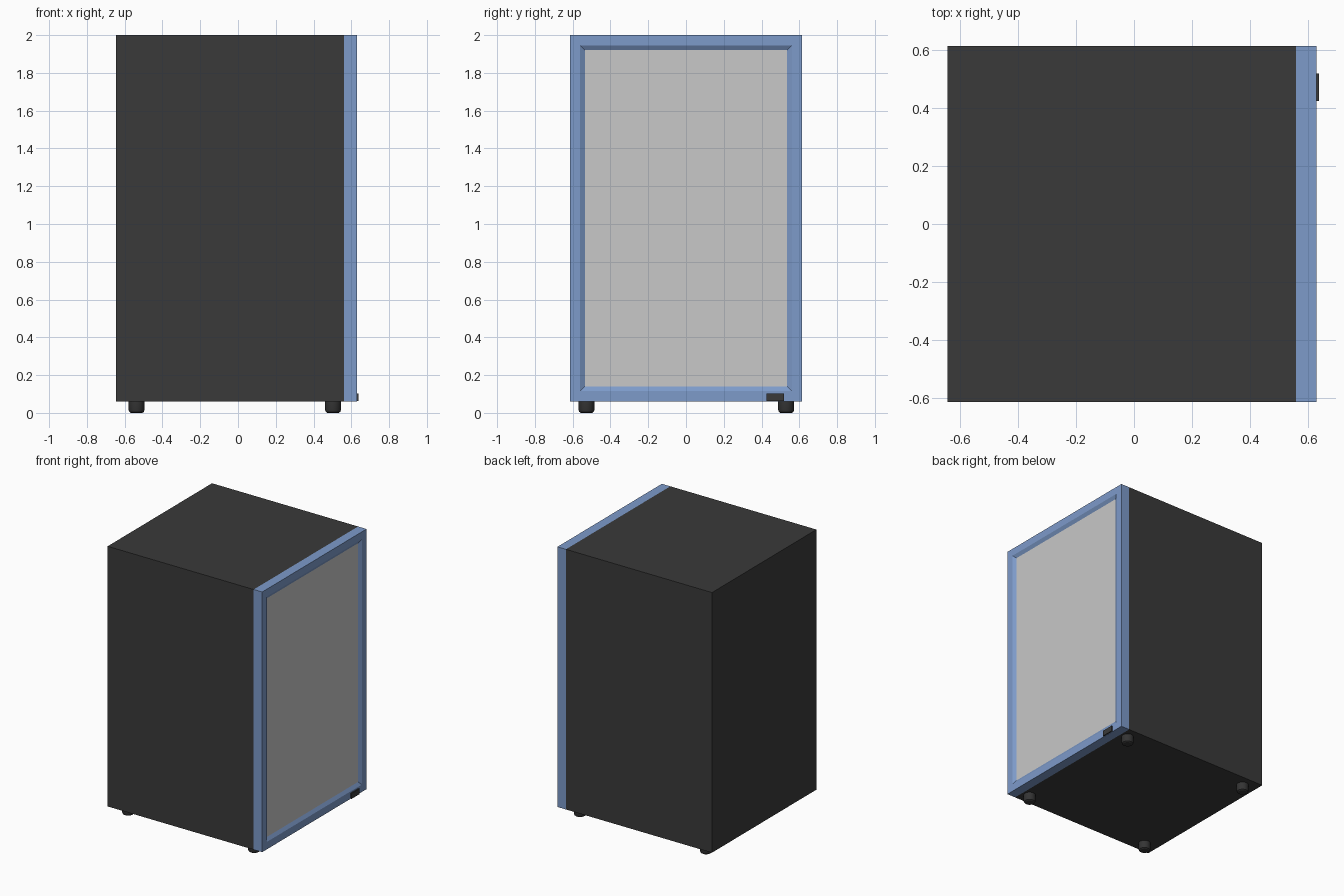
import bpy, bmesh
from mathutils import Matrix

cube = bpy.data.objects.get("Cube")
if cube:
    bpy.data.objects.remove(cube, do_unlink=True)


def material(name, rgb):
    m = bpy.data.materials.new(name)
    m.use_nodes = True
    colour = (*rgb, 1.0)
    m.diffuse_color = colour
    m.node_tree.nodes["Principled BSDF"].inputs["Base Color"].default_value = colour
    return m


charcoal = material("charcoal", (0.042, 0.042, 0.042))
blue = material("frame blue", (0.205, 0.325, 0.59))
grey = material("light grey", (0.58, 0.58, 0.58))
rubber = material("dark rubber", (0.035, 0.035, 0.035))


def finish(name, bm, mat):
    bmesh.ops.recalc_face_normals(bm, faces=bm.faces[:])
    mesh = bpy.data.meshes.new(name)
    bm.to_mesh(mesh)
    bm.free()
    mesh.materials.append(mat)
    obj = bpy.data.objects.new(name, mesh)
    bpy.context.collection.objects.link(obj)
    return obj


def box(name, lo, hi, mat):
    bm = bmesh.new()
    size = [b - a for a, b in zip(lo, hi)]
    mid = [(a + b) / 2 for a, b in zip(lo, hi)]
    bmesh.ops.create_cube(bm, size=1, matrix=Matrix.Translation(mid) @ Matrix.Diagonal((*size, 1)))
    return finish(name, bm, mat)


HALF, BOTTOM, TOP = 0.615, 0.06, 2.0
SEAM, FACE = 0.56, 0.63

# Cabinet body and recessed panel
box("cabinet", (-0.645, -HALF, BOTTOM), (SEAM, HALF, TOP), charcoal)
box("front_panel", (SEAM, -0.545, 0.125), (FACE - 0.015, 0.545, 1.935), grey)

# Mitred frame: rectangular loops of (inset, x), with a sloping inner lip
bm = bmesh.new()
loops = []
for inset, x in [(0, SEAM), (0, FACE), (0.055, FACE), (0.08, FACE - 0.015), (0.08, SEAM)]:
    y, z0, z1 = HALF - inset, BOTTOM + inset, TOP - inset
    loops.append([bm.verts.new((x, *p)) for p in [(-y, z0), (y, z0), (y, z1), (-y, z1)]])
for a, b in zip(loops, loops[1:] + loops[:1]):
    for i in range(4):
        j = (i + 1) % 4
        bm.faces.new((a[i], a[j], b[j], b[i]))
finish("panel_frame", bm, blue)

# Small badge plate on the lower rail
box("badge_plate", (FACE, 0.425, 0.062), (FACE + 0.009, 0.52, 0.103), charcoal)

# Rounded feet, spun from a profile
for xname, x in (("rear", -0.537), ("front", 0.503)):
    for yname, y in (("right", -0.527), ("left", 0.53)):
        bm = bmesh.new()
        profile = [(0, 0), (0.03, 0), (0.038, 0.005), (0.042, 0.015), (0.042, 0.061), (0, 0.061)]
        verts = [bm.verts.new((r, 0, z)) for r, z in profile]
        edges = [bm.edges.new(pair) for pair in zip(verts, verts[1:])]
        bmesh.ops.spin(bm, geom=verts + edges, cent=(0, 0, 0), axis=(0, 0, 1),
                       angle=6.2831853, steps=24)
        bmesh.ops.remove_doubles(bm, verts=bm.verts[:], dist=0.0001)
        foot = finish(f"foot_{xname}_{yname}", bm, rubber)
        foot.location = (x, y, 0)
        bpy.ops.object.select_all(action="DESELECT")
        foot.select_set(True)
        bpy.context.view_layer.objects.active = foot
        bpy.ops.object.shade_smooth_by_angle()
